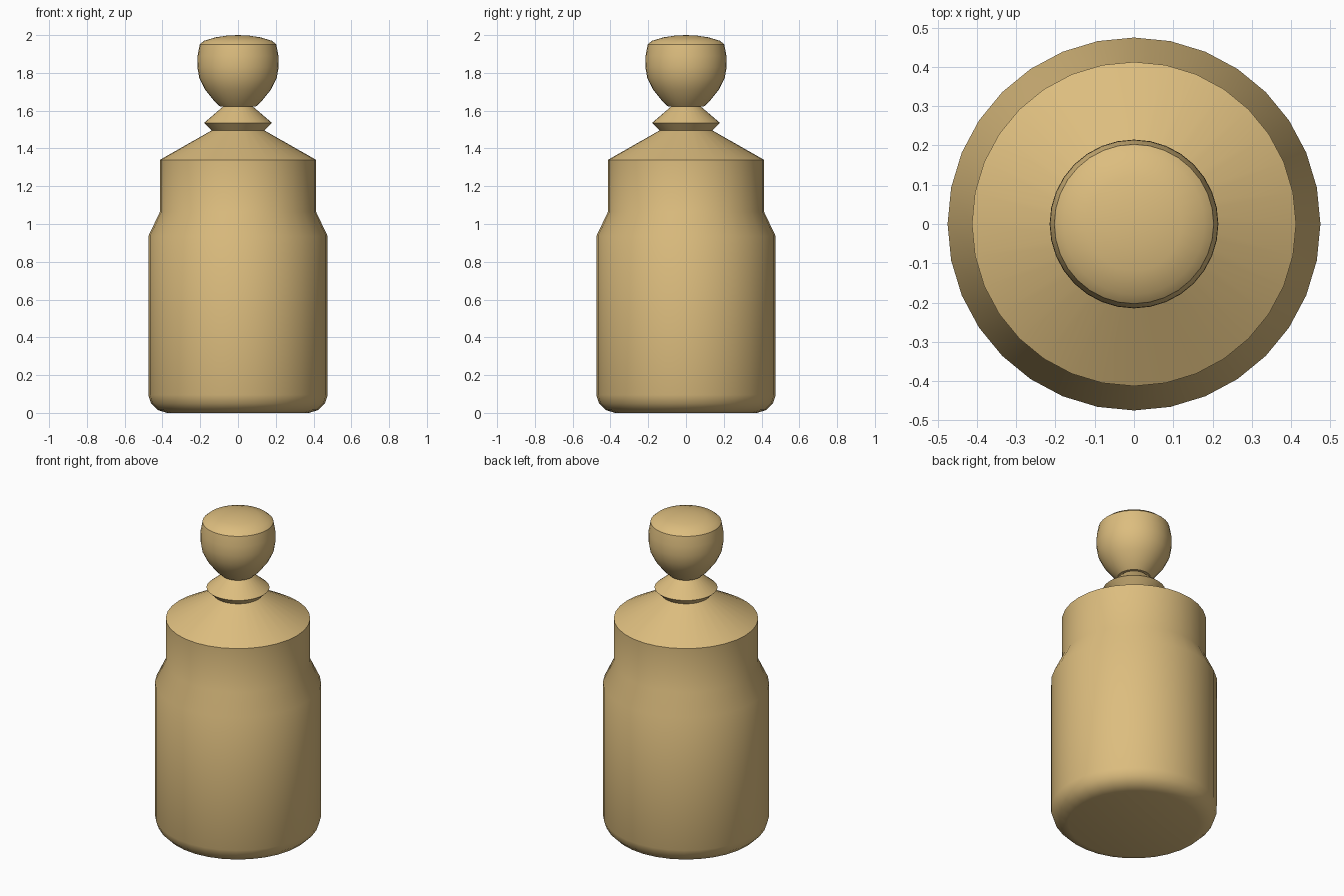
import bpy, bmesh, math

cube = bpy.data.objects.get("Cube")
if cube:
    bpy.data.objects.remove(cube, do_unlink=True)

SIDES = 32

tan = bpy.data.materials.new("warm_tan")
tan.use_nodes = True
color = (0.72, 0.51, 0.21, 1)
tan.diffuse_color = color
bsdf = next(n for n in tan.node_tree.nodes if n.type == "BSDF_PRINCIPLED")
bsdf.inputs["Base Color"].default_value = color


def lathe(name, profile):
    """Turn a (radius, height) profile around the z axis."""
    bm = bmesh.new()
    verts = [bm.verts.new((r, 0, z)) for r, z in profile]
    edges = [bm.edges.new(pair) for pair in zip(verts, verts[1:])]
    bmesh.ops.spin(bm, geom=verts + edges, cent=(0, 0, 0), axis=(0, 0, 1),
                   angle=math.tau, steps=SIDES, use_duplicate=False)
    bmesh.ops.remove_doubles(bm, verts=bm.verts, dist=0.0005)
    bmesh.ops.recalc_face_normals(bm, faces=bm.faces)
    mesh = bpy.data.meshes.new(name)
    bm.to_mesh(mesh)
    bm.free()
    mesh.materials.append(tan)
    obj = bpy.data.objects.new(name, mesh)
    bpy.context.collection.objects.link(obj)
    bpy.ops.object.select_all(action="DESELECT")
    obj.select_set(True)
    bpy.context.view_layer.objects.active = obj
    bpy.ops.object.shade_smooth_by_angle(angle=math.radians(38))
    return obj


# Bottle: rounded base, straight wall, stepped shoulder, flared collar and neck
lathe("bottle_body", [
    (0, 0), (0.375, 0), (0.425, 0.015), (0.46, 0.05), (0.475, 0.095),
    (0.475, 0.935), (0.413, 1.065), (0.413, 1.34), (0.14, 1.495),
    (0.18, 1.535), (0.075, 1.625), (0, 1.625),
])

# Stopper: bulb with a narrow foot and a gently domed top
lathe("stopper", [
    (0, 1.622), (0.095, 1.622), (0.125, 1.65), (0.175, 1.712), (0.205, 1.772),
    (0.215, 1.83), (0.214, 1.89), (0.203, 1.95), (0.18, 1.97),
    (0.12, 1.988), (0.06, 1.997), (0, 2.0),
])
